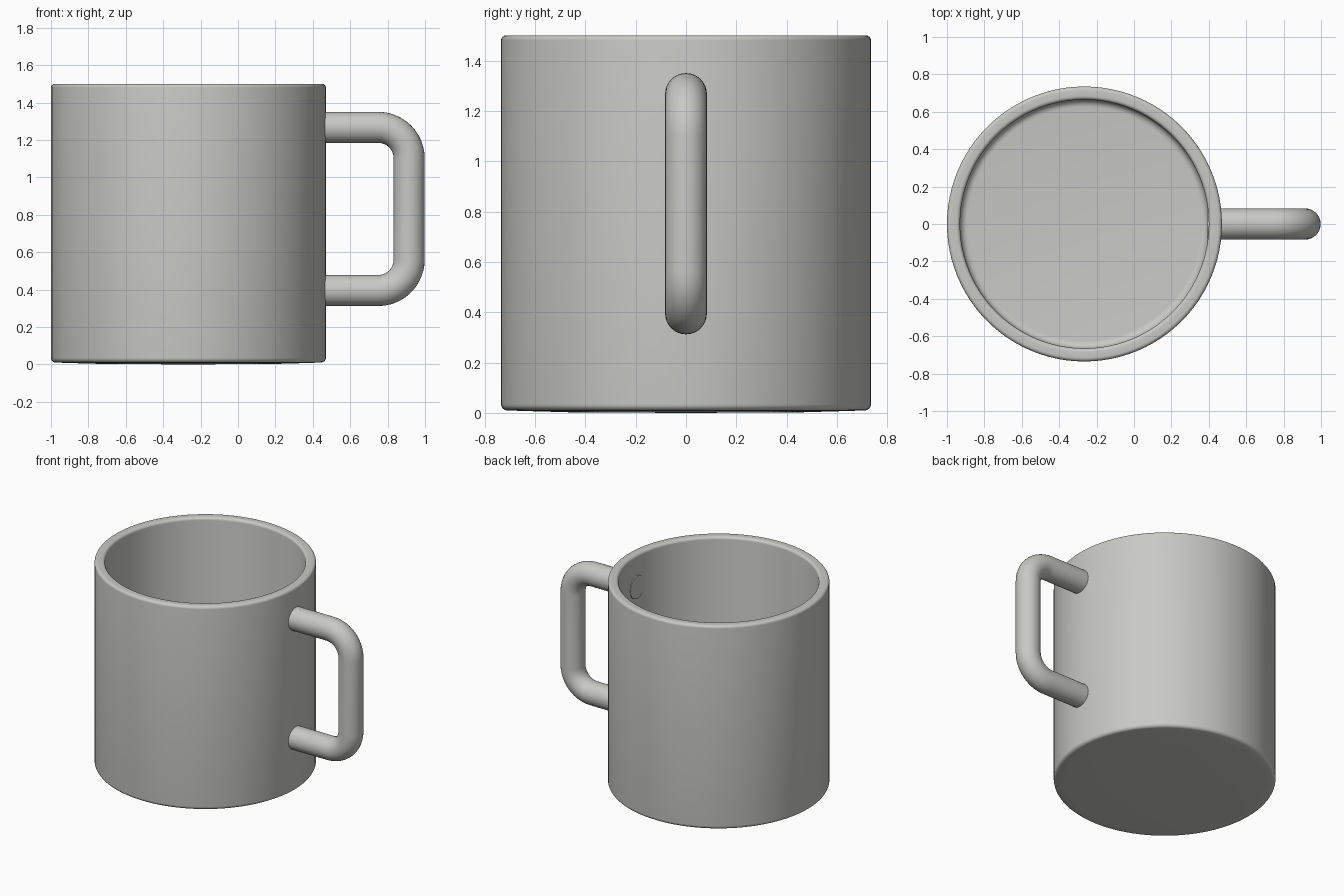
import bpy, bmesh, math
from mathutils import Vector

if "Cube" in bpy.data.objects:
    bpy.data.objects.remove(bpy.data.objects["Cube"])

CX = -0.265          # axis of the cup
SEG = 96

grey = bpy.data.materials.new("warm_grey")
grey.diffuse_color = (0.58, 0.58, 0.56, 1)
grey.use_nodes = True
grey.node_tree.nodes["Principled BSDF"].inputs["Base Color"].default_value = grey.diffuse_color


def finish(bm, name, angle):
    bmesh.ops.remove_doubles(bm, verts=bm.verts, dist=1e-5)
    bmesh.ops.recalc_face_normals(bm, faces=bm.faces)
    mesh = bpy.data.meshes.new(name)
    bm.to_mesh(mesh)
    bm.free()
    ob = bpy.data.objects.new(name, mesh)
    bpy.context.collection.objects.link(ob)
    mesh.materials.append(grey)
    bpy.ops.object.select_all(action='DESELECT')
    ob.select_set(True)
    bpy.context.view_layer.objects.active = ob
    bpy.ops.object.shade_smooth_by_angle(angle=math.radians(angle))
    return ob


def arc(cx, cz, r, a0, a1, n=6):
    angles = [math.radians(a0 + (a1 - a0) * i / n) for i in range(n + 1)]
    return [(cx + r * math.cos(a), cz + r * math.sin(a)) for a in angles]


# Cup: one wall profile (radius, height) spun around its axis
profile = [(0, 0), (0.45, 0.002), (0.66, 0.008)]
profile += arc(0.71, 0.035, 0.025, -80, 0)
profile += arc(0.715, 1.48, 0.02, 0, 90)
profile += arc(0.685, 1.48, 0.02, 90, 180)
profile += arc(0.625, 0.12, 0.04, 0, -90)
profile += [(0, 0.08)]
bm = bmesh.new()
verts = [bm.verts.new((CX + r, 0, z)) for r, z in profile]
edges = [bm.edges.new(pair) for pair in zip(verts, verts[1:])]
bmesh.ops.spin(bm, geom=verts + edges, cent=(CX, 0, 0), axis=(0, 0, 1),
               angle=math.tau, steps=SEG, use_duplicate=False)
finish(bm, "cup", 40)

# Handle: round tube swept along a path with two rounded corners
R, SIDES = 0.083, 32
path = [(0.392, 1.267)]
path += arc(0.75, 1.102, 0.165, 90, 0, 12)
path += arc(0.75, 0.56, 0.165, 0, -90, 12)
path += [(0.392, 0.395)]
bm = bmesh.new()
rings = []
for i, (x, z) in enumerate(path):
    a, b = path[max(i - 1, 0)], path[min(i + 1, len(path) - 1)]
    t = Vector((b[0] - a[0], 0, b[1] - a[1])).normalized()
    if i in (1, len(path) - 2):      # keep the straight arms straight
        t = Vector((1 if i == 1 else -1, 0, 0))
    side = Vector((t.z, 0, -t.x))
    rings.append([bm.verts.new(Vector((x, 0, z))
                  + side * R * math.cos(math.tau * k / SIDES)
                  + Vector((0, 1, 0)) * R * math.sin(math.tau * k / SIDES))
                  for k in range(SIDES)])
for p, q in zip(rings, rings[1:]):
    for k in range(SIDES):
        j = (k + 1) % SIDES
        bm.faces.new((p[k], p[j], q[j], q[k]))
bm.faces.new(rings[0])
bm.faces.new(rings[-1])
finish(bm, "handle", 40)
